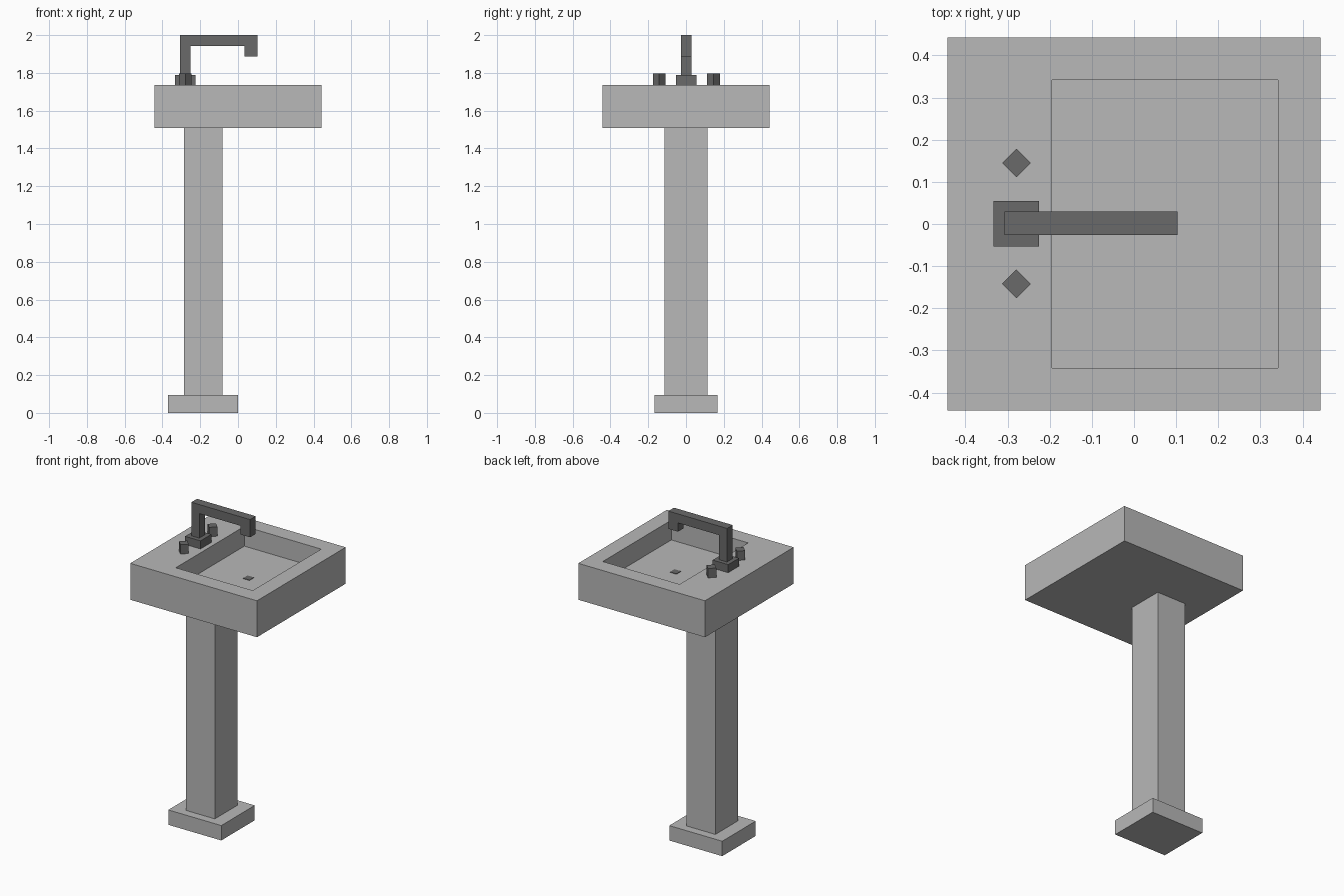
import bpy, bmesh, math

cube = bpy.data.objects.get("Cube")
if cube:
    bpy.data.objects.remove(cube, do_unlink=True)


def material(name, value):
    m = bpy.data.materials.new(name)
    m.use_nodes = True
    colour = (value, value, value, 1)
    m.diffuse_color = colour
    m.node_tree.nodes["Principled BSDF"].inputs["Base Color"].default_value = colour
    return m


ceramic = material("light grey ceramic", 0.48)
metal = material("dark grey metal", 0.144)


def finish(name, bm, mat):
    bmesh.ops.recalc_face_normals(bm, faces=bm.faces)
    mesh = bpy.data.meshes.new(name)
    bm.to_mesh(mesh)
    bm.free()
    mesh.materials.append(mat)
    obj = bpy.data.objects.new(name, mesh)
    bpy.context.collection.objects.link(obj)
    return obj


def box(name, x, y, z, mat):
    """Box from (min, max) ranges."""
    bm = bmesh.new()
    bmesh.ops.create_cube(bm, size=1)
    for v in bm.verts:
        for i, (lo, hi) in enumerate((x, y, z)):
            v.co[i] = lo if v.co[i] < 0 else hi
    return finish(name, bm, mat)


# Pedestal
box("pedestal_foot", (-0.37, 0), (-0.167, 0.167), (0, 0.094), ceramic)
box("pedestal_column", (-0.285, -0.082), (-0.114, 0.114), (0.094, 1.507), ceramic)

# Basin slab with a sunken bowl: inset the top face and push it down
rim, top, floor = 0.4425, 1.737, 1.612
bowl_x, bowl_y = (-0.195, 0.342), (-0.342, 0.342)
bm = bmesh.new()
bmesh.ops.create_cube(bm, size=1)
for v in bm.verts:
    v.co = (math.copysign(rim, v.co.x), math.copysign(rim, v.co.y),
            top if v.co.z > 0 else 1.507)
bm.normal_update()
bowl = max(bm.faces, key=lambda f: f.normal.z)
bmesh.ops.inset_individual(bm, faces=[bowl], thickness=0.1)
for v in bowl.verts:
    v.co.x = bowl_x[v.co.x > 0]
    v.co.y = bowl_y[v.co.y > 0]
walls = bmesh.ops.extrude_discrete_faces(bm, faces=[bowl])
for v in walls["faces"][0].verts:
    v.co.z = floor
finish("basin", bm, ceramic)

# Drain plate on the bowl floor
box("drain", (0.051, 0.096), (-0.0225, 0.0225), (floor, floor + 0.003), metal)

# Tap: base block and hooked spout extruded from its side profile
box("tap_base", (-0.333, -0.225), (-0.053, 0.055), (top, 1.788), metal)
profile = [(-0.307, 1.788), (-0.252, 1.788), (-0.252, 1.943), (0.035, 1.943),
           (0.035, 1.888), (0.103, 1.888), (0.103, 2), (-0.307, 2)]
bm = bmesh.new()
side = bm.faces.new([bm.verts.new((x, -0.0265, z)) for x, z in profile])
ext = bmesh.ops.extrude_face_region(bm, geom=[side])
for v in ext["geom"]:
    if isinstance(v, bmesh.types.BMVert):
        v.co.y = 0.0295
finish("tap_spout", bm, metal)

# Diamond-shaped tap handles
for name, y in (("left_side_handle", 0.145), ("right_side_handle", -0.142)):
    bm = bmesh.new()
    bmesh.ops.create_cone(bm, cap_ends=True, segments=4, radius1=0.034,
                          radius2=0.034, depth=0.059)
    bmesh.ops.translate(bm, verts=bm.verts, vec=(-0.279, y, top + 0.0295))
    # Put corners on the axes
    for v in bm.verts:
        dx, dy = v.co.x + 0.279, v.co.y - y
        if abs(abs(dx) - abs(dy)) < 0.005:
            v.co.x, v.co.y = -0.279 + (dx - dy) * 0.7071, y + (dx + dy) * 0.7071
    finish(name, bm, metal)
